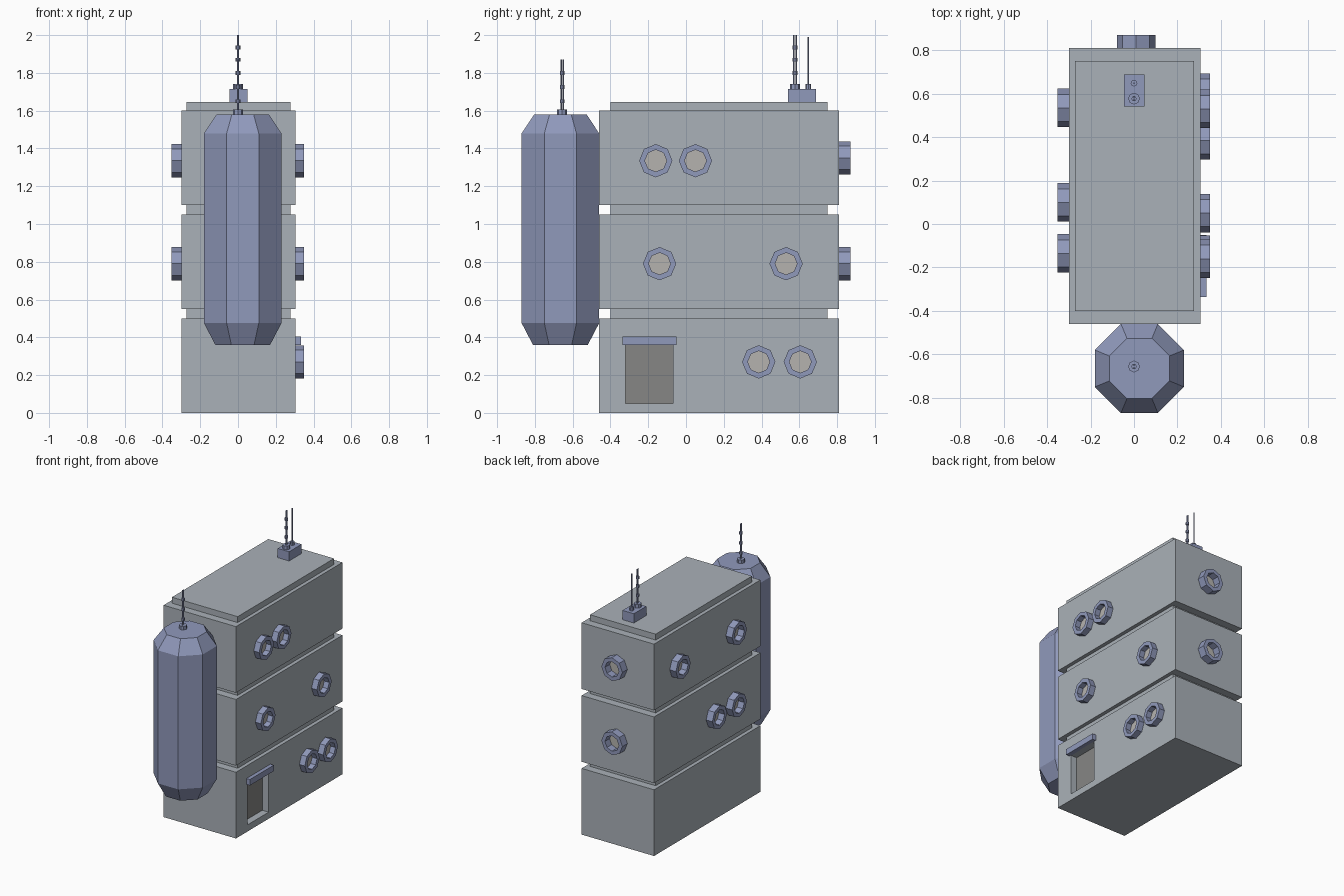
import bpy, bmesh, math
from mathutils import Matrix, Vector

if "Cube" in bpy.data.objects:
    bpy.data.objects.remove(bpy.data.objects["Cube"])


def material(name, rgb):
    m = bpy.data.materials.new(name)
    m.diffuse_color = (*rgb, 1)
    m.use_nodes = True
    m.node_tree.nodes["Principled BSDF"].inputs["Base Color"].default_value = m.diffuse_color
    return m


WALL = material("wall", (0.40, 0.44, 0.48))
METAL = material("metal", (0.28, 0.32, 0.50))
GLASS = material("glass", (0.46, 0.45, 0.43))
DOOR = material("door", (0.24, 0.24, 0.235))


def finish(bm, name, mat):
    bmesh.ops.recalc_face_normals(bm, faces=bm.faces)
    me = bpy.data.meshes.new(name)
    bm.to_mesh(me)
    bm.free()
    me.materials.append(mat)
    ob = bpy.data.objects.new(name, me)
    bpy.context.collection.objects.link(ob)
    return ob


def box(name, x, y, z, mat):
    bm = bmesh.new()
    bmesh.ops.create_cube(bm, size=1)
    for v in bm.verts:
        v.co = [(r[0] + r[1]) / 2 + c * (r[1] - r[0]) for c, r in zip(v.co, (x, y, z))]
    return finish(bm, name, mat)


def lathe(name, profile, loc, mat, rot=None, sides=8, phase=0.0, closed=False):
    """Faceted revolve of (radius, height) points; a closed profile makes a ring."""
    bm = bmesh.new()
    m = Matrix.Translation(loc) @ (rot or Matrix())
    rings = []
    for r, h in profile:
        rings.append([bm.verts.new(m @ Vector((r * math.cos(a), r * math.sin(a), h)))
                      for a in (phase + math.tau * i / sides for i in range(sides))])
    pairs = list(zip(rings, rings[1:]))
    if closed:
        pairs.append((rings[-1], rings[0]))
    else:
        bm.faces.new(rings[0])
        bm.faces.new(rings[-1])
    for a, b in pairs:
        for i in range(sides):
            j = (i + 1) % sides
            bm.faces.new((a[i], a[j], b[j], b[i]))
    return finish(bm, name, mat)


X, Y = (-0.30, 0.305), (-0.46, 0.81)
XI, YI = (-0.272, 0.277), (-0.40, 0.75)

# Three storeys with inset slabs above each
storeys = []
for i in range(3):
    z = 0.55 * i
    storeys.append(box(f"storey_{i + 1}", X, Y, (z, z + 0.5), WALL))
    box(f"slab_{i + 1}", XI, YI, (z + 0.5, z + 0.55 - (0.005 if i == 2 else 0)), WALL)

# Door recess cut into the ground storey
cutter = box("door_cutter", (0.25, 0.4), (-0.32, -0.07), (0.05, 0.36), WALL)
cutter.hide_render = True
mod = storeys[0].modifiers.new("door_recess", 'BOOLEAN')
mod.operation = 'DIFFERENCE'
mod.solver = 'EXACT'
mod.object = cutter
bpy.context.view_layer.objects.active = storeys[0]
bpy.ops.object.modifier_apply(modifier=mod.name)
bpy.data.objects.remove(cutter)
box("door", (0.245, 0.252), (-0.32, -0.07), (0.05, 0.36), DOOR)
box("door_canopy", (0.30, 0.334), (-0.335, -0.05), (0.36, 0.405), METAL)


# Octagonal porthole windows
def window(name, loc, rot, depth):
    ring = [(0.088, 0), (0.088, depth), (0.058, depth), (0.058, 0)]
    lathe(name + "_frame", ring, loc, METAL, rot, closed=True)
    lathe(name + "_glass", [(0.058, 0), (0.058, 0.004)], loc, GLASS, rot)


RIGHT = Matrix.Rotation(math.pi / 2, 4, 'Y')
LEFT = Matrix.Rotation(-math.pi / 2, 4, 'Y')
BACK = Matrix.Rotation(-math.pi / 2, 4, 'X')
for i, (y, z) in enumerate([(-0.16, 1.335), (0.05, 1.335), (-0.14, 0.79),
                            (0.53, 0.79), (0.385, 0.27), (0.605, 0.27)]):
    window(f"right_window_{i + 1}", (X[1], y, z), RIGHT, 0.045)
for i, (y, z) in enumerate([(0.535, 1.335), (-0.135, 1.335), (0.10, 0.79), (-0.135, 0.79)]):
    window(f"left_window_{i + 1}", (X[0], y, z), LEFT, 0.052)
for i, z in enumerate([1.35, 0.79]):
    window(f"back_window_{i + 1}", (0.01, Y[1], z), BACK, 0.06)

# Octagonal tank on the front, chamfered at both ends
lathe("tank", [(0.157, 0.36), (0.222, 0.475), (0.222, 1.48), (0.150, 1.58)],
      (0.025, -0.665, 0), METAL, phase=math.pi / 8)


# Antennas: collar, twin rods and beads
def twin_antenna(name, y, z, top, beads):
    lathe(name + "_collar", [(0.027, 0), (0.027, 0.027)], (0, y, z), METAL)
    for s in (-1, 1):
        lathe(f"{name}_rod_{'a' if s < 0 else 'b'}", [(0.0045, z), (0.0045, top)],
              (0, y + s * 0.0055, 0), METAL, sides=6)
    for i, h in enumerate(beads):
        lathe(f"{name}_bead_{i + 1}", [(0.012, h - 0.01), (0.012, h + 0.01)], (0, y, 0), METAL)


twin_antenna("tank_antenna", -0.656, 1.58, 1.87, (1.65, 1.725, 1.80))
box("roof_box", (-0.046, 0.049), (0.54, 0.688), (1.64, 1.715), METAL)
twin_antenna("roof_antenna", 0.577, 1.715, 2.0, (1.80, 1.87, 1.935))
lathe("whip_collar", [(0.015, 0), (0.015, 0.025)], (0, 0.648, 1.715), METAL)
lathe("whip_rod", [(0.0045, 0), (0.0045, 0.275)], (0, 0.648, 1.715), METAL, sides=6)
